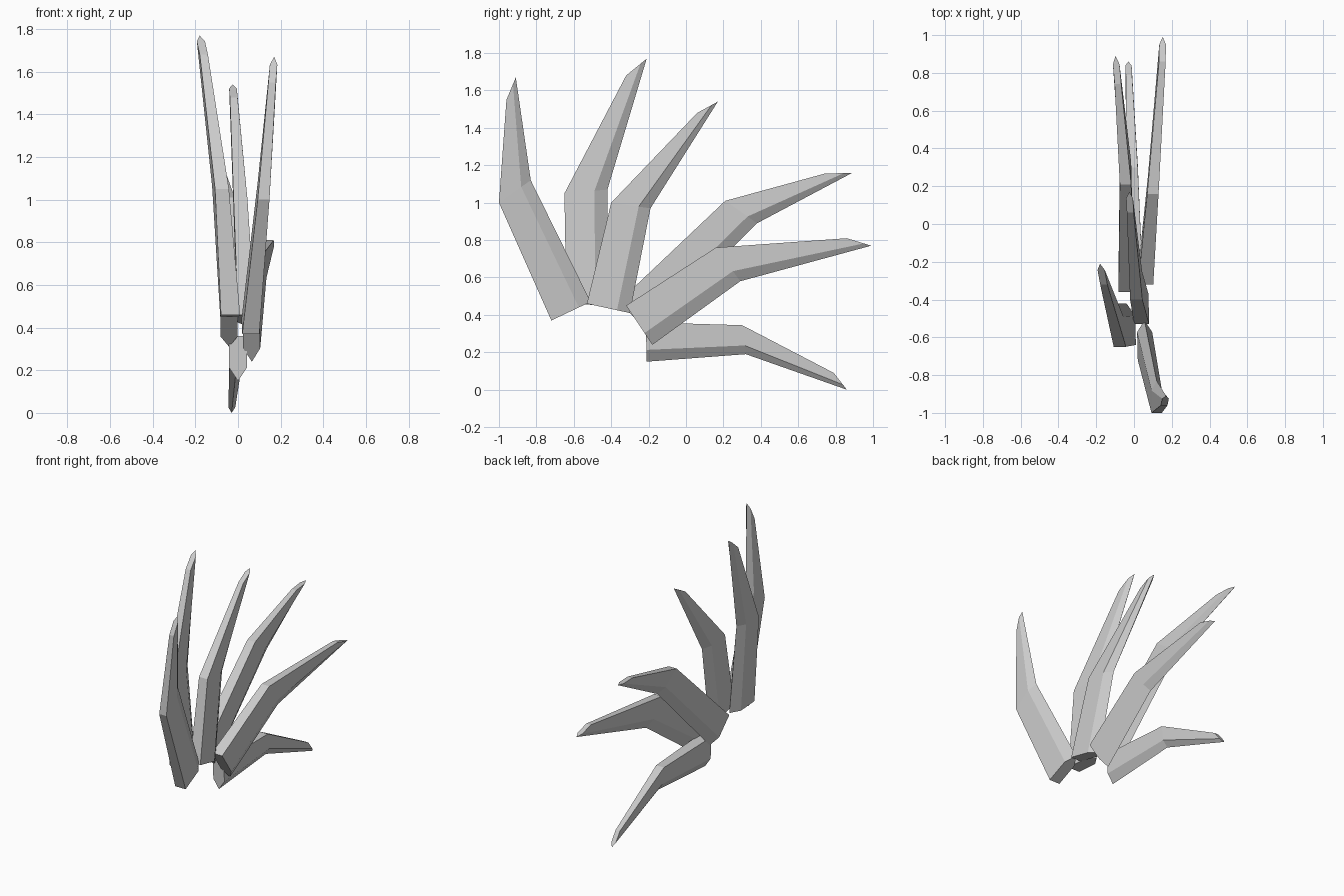
import bpy, bmesh

if "Cube" in bpy.data.objects:
    bpy.data.objects.remove(bpy.data.objects["Cube"])

SIDE = 0.7  # where the flat sides end and the sharp edge begins


def blade(name, sections):
    """Bent blade: each section = (back x, y, z), (edge x, y, z), width."""
    bm = bmesh.new()
    rings = []
    for (ox, oy, oz), (px, py, pz), w in sections:
        sx, sy, sz = (a + (b - a) * SIDE for a, b in zip((ox, oy, oz), (px, py, pz)))
        h = w / 2
        pts = [(ox - h, oy, oz), (ox + h, oy, oz), (sx + h, sy, sz),
               (px, py, pz), (sx - h, sy, sz)]
        rings.append([bm.verts.new(p) for p in pts])
    for a, b in zip(rings, rings[1:]):
        for i in range(5):
            j = (i + 1) % 5
            bm.faces.new((a[i], a[j], b[j], b[i]))
    # square root end and slanted tip
    bm.faces.new(rings[0][::-1])
    bm.faces.new(rings[-1])
    bmesh.ops.recalc_face_normals(bm, faces=bm.faces[:])
    mesh = bpy.data.meshes.new(name)
    bm.to_mesh(mesh)
    bm.free()
    bpy.context.collection.objects.link(bpy.data.objects.new(name, mesh))


# front upright blade
blade("front_blade", [((.06, -.72, .37), (.055, -.51, .47), .08),
                      ((.12, -1.0, 1.0), (.12, -.83, 1.12), .055),
                      ((.16, -.96, 1.55), (.17, -.91, 1.67), .035)])
# tallest blade, leaning left
blade("tall_blade", [((-.035, -.64, .46), (-.04, -.42, .45), .09),
                     ((-.075, -.65, 1.05), (-.095, -.42, 1.07), .065),
                     ((-.16, -.32, 1.68), (-.18, -.21, 1.77), .038)])
# central blade
blade("middle_blade", [((.04, -.53, .46), (.035, -.30, .41), .08),
                       ((.012, -.40, 1.0), (.01, -.19, .97), .065),
                       ((-.02, .06, 1.48), (-.025, .17, 1.54), .036)])
# rear blades sweeping back
blade("upper_rear_blade", [((-.042, -.36, .47), (-.042, -.20, .31), .08),
                           ((-.045, .21, 1.01), (-.045, .38, .89), .06),
                           ((-.085, .74, 1.155), (-.098, .89, 1.16), .035)])
blade("lower_rear_blade", [((.062, -.32, .45), (.065, -.18, .24), .08),
                           ((.10, .16, .76), (.105, .29, .58), .06),
                           ((.15, .86, .81), (.152, .99, .77), .035)])
# bottom blade drooping to the ground
blade("bottom_blade", [((0, -.215, .36), (0, -.21, .15), .085),
                       ((-.01, .30, .345), (-.01, .32, .19), .06),
                       ((-.027, .79, .09), (-.03, .86, 0), .033)])
